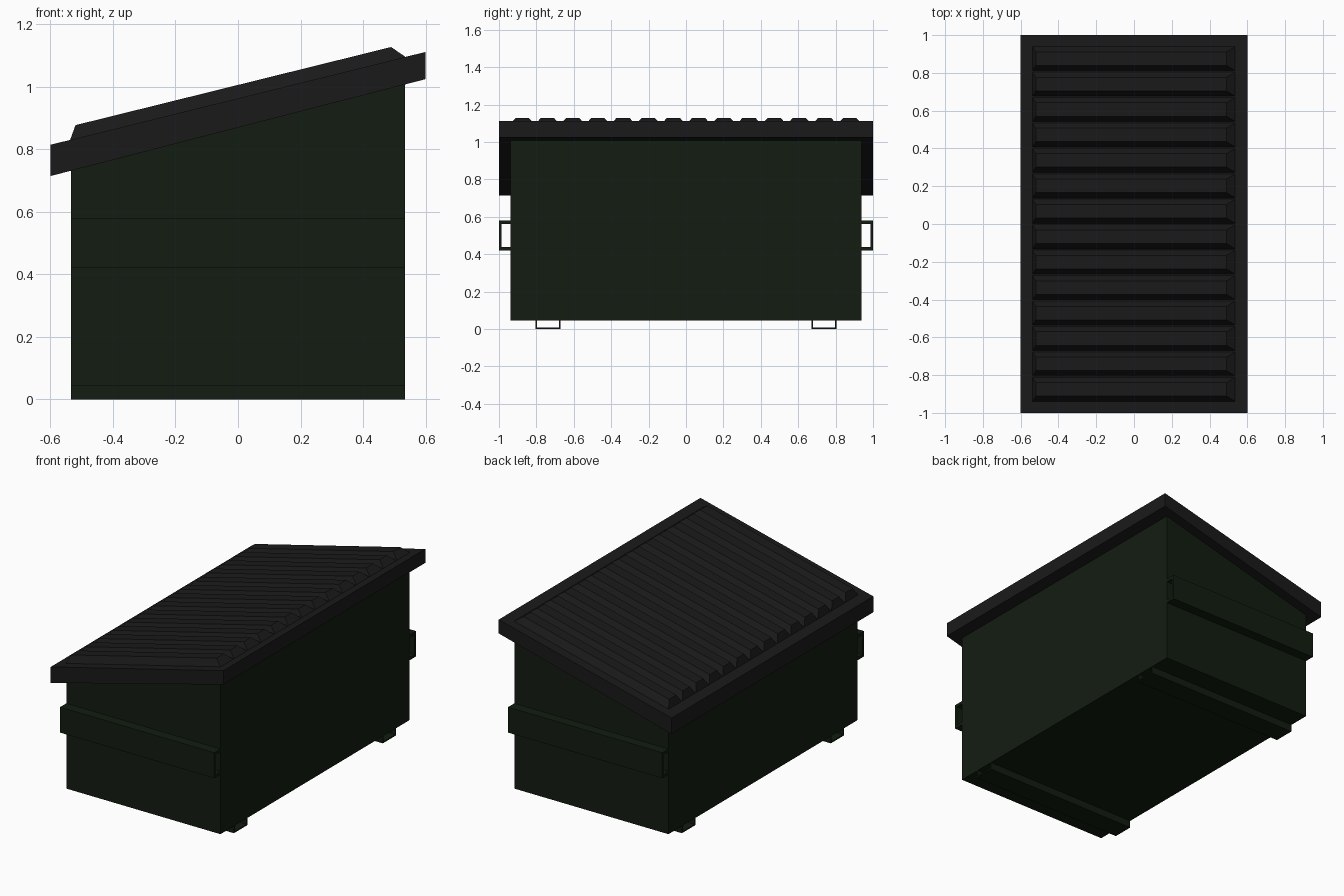
import bpy, bmesh

if "Cube" in bpy.data.objects:
    bpy.data.objects.remove(bpy.data.objects["Cube"])

def material(name, rgb):
    m = bpy.data.materials.new(name)
    m.diffuse_color = (*rgb, 1)
    m.use_nodes = True
    m.node_tree.nodes["Principled BSDF"].inputs["Base Color"].default_value = m.diffuse_color
    return m

GREEN = material("dark_green", (0.006, 0.012, 0.0055))
BLACK = material("black_plastic", (0.01, 0.01, 0.01))

def finish(name, bm, mat):
    bmesh.ops.recalc_face_normals(bm, faces=bm.faces)
    me = bpy.data.meshes.new(name)
    bm.to_mesh(me)
    bm.free()
    me.materials.append(mat)
    ob = bpy.data.objects.new(name, me)
    bpy.context.collection.objects.link(ob)
    return ob

def prism(name, profile, axis, half, mat):
    """Extrude a profile: (x, z) along y, or (y, z) along x."""
    bm = bmesh.new()
    def place(a, b, t):
        return (a, t, b) if axis == 'y' else (t, a, b)
    f = bm.faces.new([bm.verts.new(place(a, b, -half)) for a, b in profile])
    ext = bmesh.ops.extrude_face_region(bm, geom=[f])
    vec = (0, 2 * half, 0) if axis == 'y' else (2 * half, 0, 0)
    verts = [g for g in ext['geom'] if isinstance(g, bmesh.types.BMVert)]
    bmesh.ops.translate(bm, verts=verts, vec=vec)
    return finish(name, bm, mat)

def mirror_y(ob):
    mod = ob.modifiers.new("Mirror", 'MIRROR')
    mod.use_axis = (False, True, False)

# Container body with sloping top
prism("body", [(-0.535, 0.045), (0.535, 0.045), (0.535, 1.01), (-0.535, 0.735)],
      'y', 0.938, GREEN)

# Fork pockets on both ends: open channels against the wall
mirror_y(prism("fork_pocket",
               [(0.937, 0.42), (1.0, 0.42), (1.0, 0.58), (0.937, 0.58),
                (0.937, 0.562), (0.986, 0.562), (0.986, 0.438), (0.937, 0.438)],
               'x', 0.535, GREEN))

# Skids: thin open channels under the floor
mirror_y(prism("skid",
               [(0.672, 0.046), (0.672, 0.0), (0.804, 0.0), (0.804, 0.046),
                (0.796, 0.046), (0.796, 0.008), (0.68, 0.008), (0.68, 0.046)],
               'x', 0.535, GREEN))

# Lid slab
prism("lid", [(-0.6, 0.715), (0.6, 1.025), (0.6, 1.112), (-0.6, 0.815)],
      'y', 1.0, BLACK)

# Raised tapered ribs across the lid
def lid_z(x):
    return 0.815 + (x + 0.6) * 0.297 / 1.2

COUNT, PITCH = 14, 0.1347
bm = bmesh.new()
for i in range(COUNT):
    y = (i - (COUNT - 1) / 2) * PITCH
    rings = []
    for x0, x1, w, h in ((-0.538, 0.538, 0.065, -0.002), (-0.52, 0.49, 0.036, 0.043)):
        rings.append([bm.verts.new((x, y + s * w, lid_z(x) + h))
                      for x, s in ((x0, -1), (x1, -1), (x1, 1), (x0, 1))])
    low, top = rings
    bm.faces.new(top)
    bm.faces.new(low[::-1])
    for k in range(4):
        n = (k + 1) % 4
        bm.faces.new((low[k], low[n], top[n], top[k]))
finish("lid_ribs", bm, BLACK)
